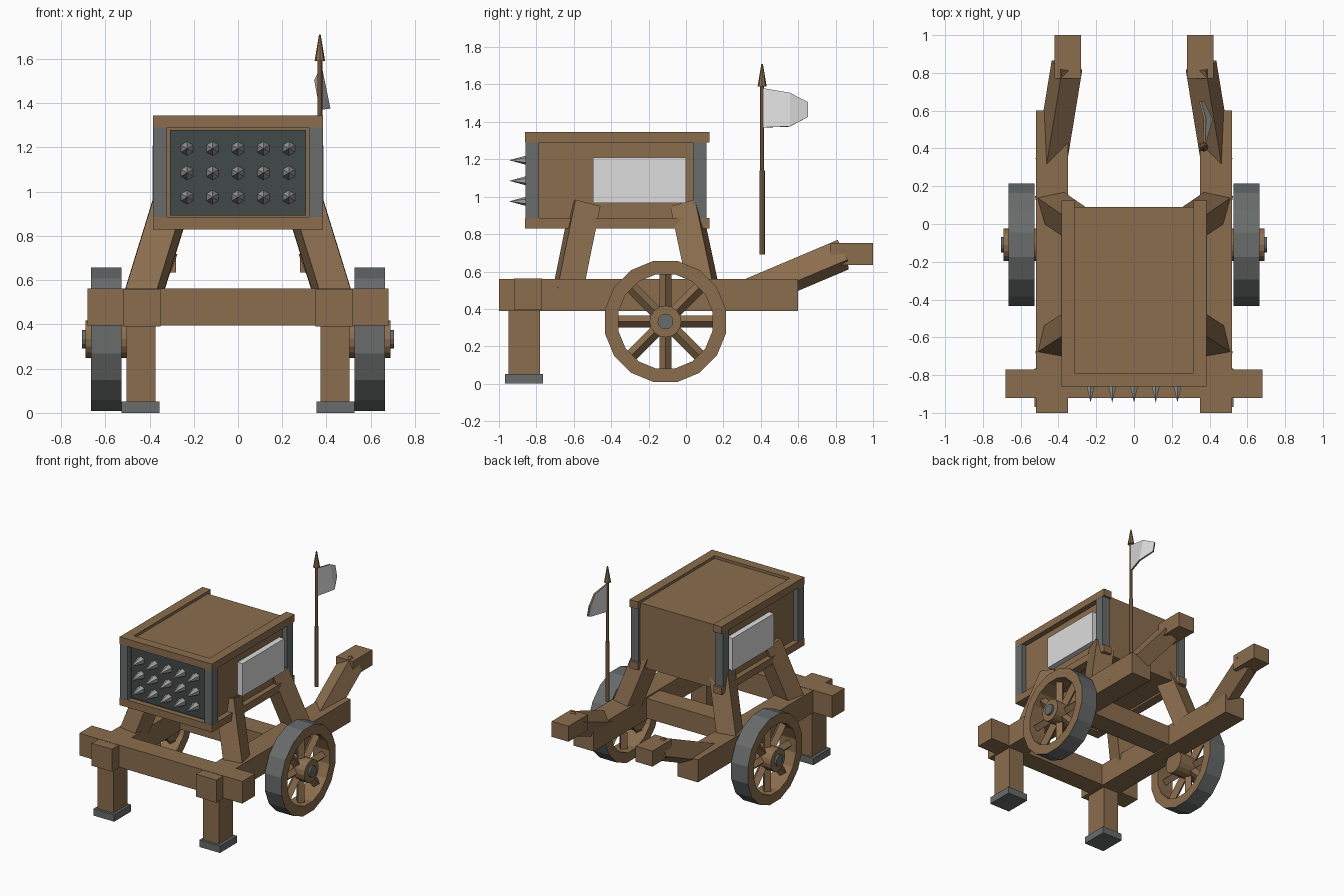
import bpy, bmesh, math
from mathutils import Matrix, Vector

old = bpy.data.objects.get("Cube")
if old:
    bpy.data.objects.remove(old, do_unlink=True)


def material(name, r, g, b):
    m = bpy.data.materials.new(name)
    m.use_nodes = True
    m.diffuse_color = (r, g, b, 1)
    m.node_tree.nodes["Principled BSDF"].inputs["Base Color"].default_value = (r, g, b, 1)
    return m


WOOD = material("brown wood", 0.26, 0.155, 0.077)
IRON = material("grey iron", 0.14, 0.15, 0.148)
DARK = material("dark plate", 0.055, 0.068, 0.066)
STEEL = material("bright steel", 0.36, 0.36, 0.36)
WHITE = material("off white", 0.72, 0.72, 0.72)


def finish(name, bm, *mats):
    me = bpy.data.meshes.new(name)
    bmesh.ops.recalc_face_normals(bm, faces=bm.faces)
    bm.to_mesh(me)
    bm.free()
    for m in mats:
        me.materials.append(m)
    ob = bpy.data.objects.new(name, me)
    bpy.context.collection.objects.link(ob)
    return ob


def box(name, x, y, z, mat):
    """Box from (low, high) ranges."""
    bm = bmesh.new()
    size = [r[1] - r[0] for r in (x, y, z)]
    mid = [(r[0] + r[1]) / 2 for r in (x, y, z)]
    bmesh.ops.create_cube(bm, size=1, matrix=Matrix.Translation(mid) @ Matrix.Diagonal((*size, 1)))
    return finish(name, bm, mat)


def side_boxes(name, x, y, z, mat):
    """The same box on both sides."""
    box(name + "_left", x, y, z, mat)
    box(name + "_right", (-x[1], -x[0]), y, z, mat)


def frame(a, b, roll=0):
    """Matrix at the middle of a-b with local z along it."""
    d = (b - a).normalized()
    ref = Vector((1, 0, 0)) if abs(d.x) < 0.9 else Vector((0, 1, 0))
    u = (ref - d * ref.dot(d)).normalized()
    rot = Matrix((u, d.cross(u), d)).transposed().to_4x4()
    return Matrix.Translation((a + b) / 2) @ rot @ Matrix.Rotation(math.radians(roll), 4, "Z")


def beam(name, a, b, w, h, mat, roll=0):
    a, b = Vector(a), Vector(b)
    bm = bmesh.new()
    bmesh.ops.create_cube(bm, size=1, matrix=frame(a, b, roll) @ Matrix.Diagonal((w, h, (b - a).length, 1)))
    return finish(name, bm, mat)


def rod(name, a, b, r1, r2, sides, mat):
    a, b = Vector(a), Vector(b)
    bm = bmesh.new()
    bmesh.ops.create_cone(bm, cap_ends=True, segments=sides, radius1=r1, radius2=r2,
                          depth=(b - a).length, matrix=frame(a, b))
    return finish(name, bm, mat)


# chassis
side_boxes("side_rail", (0.35, 0.52), (-1, 0.6), (0.39, 0.56), WOOD)
box("front_crossbeam", (-0.68, 0.68), (-0.92, -0.77), (0.395, 0.562), WOOD)
box("axle_crossbeam", (-0.36, 0.36), (-0.19, -0.03), (0.4, 0.55), WOOD)
side_boxes("front_leg", (0.374, 0.505), (-0.95, -0.78), (0.04, 0.41), WOOD)
side_boxes("foot_plate", (0.355, 0.527), (-0.968, -0.765), (0, 0.052), IRON)

# slanted posts and handles
for s, side in ((1, "left"), (-1, "right")):
    beam("front_post_" + side, (s * 0.445, -0.635, 0.48), (s * 0.3, -0.54, 0.95), 0.14, 0.14, WOOD, s * 10)
    beam("rear_post_" + side, (s * 0.445, 0.1, 0.48), (s * 0.3, 0, 0.95), 0.14, 0.14, WOOD, s * -12)
    beam("handle_arm_" + side, (s * 0.44, 0.32, 0.47), (s * 0.355, 0.84, 0.69), 0.12, 0.13, WOOD, s * -25)
side_boxes("handle_grip", (0.28, 0.42), (0.77, 1), (0.635, 0.752), WOOD)


# wheels
AY, AZ = -0.11, 0.333


def wheel(side, s):
    bm = bmesh.new()
    count = 16
    rings = []
    for r, x in ((0.33, 0.527), (0.33, 0.665), (0.257, 0.665), (0.257, 0.527)):
        ring = []
        for i in range(count):
            t = 2 * math.pi * (i + 0.5) / count
            ring.append(bm.verts.new((s * x, AY + r * math.cos(t), AZ + r * math.sin(t))))
        rings.append(ring)
    for k in range(4):
        p, q = rings[k], rings[(k + 1) % 4]
        for i in range(count):
            j = (i + 1) % count
            f = bm.faces.new((p[i], p[j], q[j], q[i]))
            f.material_index = 1 if k == 0 else 0
    finish("wheel_rim_" + side, bm, WOOD, IRON)
    for i in range(8):
        t = math.pi * i / 4
        d = Vector((0, math.cos(t), math.sin(t)))
        c = Vector((s * 0.6, AY, AZ))
        rod("spoke_%s_%d" % (side, i + 1), c + d * 0.05, c + d * 0.27, 0.033, 0.033, 4, WOOD)
    rod("hub_" + side, (s * 0.46, AY, AZ), (s * 0.69, AY, AZ), 0.085, 0.085, 16, WOOD)
    rod("hub_cap_" + side, (s * 0.68, AY, AZ), (s * 0.705, AY, AZ), 0.042, 0.042, 12, IRON)


wheel("left", 1)
wheel("right", -1)

# armoured box
box("box_body", (-0.345, 0.345), (-0.82, 0.09), (0.845, 1.325), WOOD)
for name, z in (("bottom", (0.83, 0.885)), ("top", (1.29, 1.345))):
    side_boxes(name + "_side_trim", (0.315, 0.385), (-0.86, 0.125), z, WOOD)
    box(name + "_front_trim", (-0.316, 0.316), (-0.86, -0.79), z, WOOD)
side_boxes("front_corner_post", (0.32, 0.384), (-0.859, -0.787), (0.88, 1.295), IRON)
side_boxes("rear_corner_post", (0.32, 0.384), (0.037, 0.109), (0.88, 1.295), IRON)
side_boxes("side_shield", (0.34, 0.387), (-0.497, 0), (0.965, 1.21), WHITE)
box("front_plate", (-0.308, 0.308), (-0.828, -0.8), (0.893, 1.28), DARK)

# spikes
for row, z in enumerate((0.975, 1.085, 1.195)):
    for col in range(5):
        x = (col - 2) * 0.115
        rod("spike_%d_%d" % (row + 1, col + 1), (x, -0.82, z), (x, -0.945, z), 0.034, 0, 6, STEEL)

# pole and flag
PX, PY = 0.37, 0.407
rod("pole_lower", (PX, PY, 0.69), (PX, PY, 1.14), 0.015, 0.015, 8, WOOD)
rod("pole_upper", (PX, PY, 1.13), (PX, PY, 1.61), 0.011, 0.011, 8, WOOD)
rod("pole_tip", (PX, PY, 1.59), (PX, PY, 1.71), 0.024, 0.004, 8, WOOD)

bm = bmesh.new()
columns = []
for y, top, low, xt, xb in ((0.41, 1.58, 1.37, 0.37, 0.37), (0.555, 1.555, 1.375, 0.375, 0.412),
                            (0.65, 1.505, 1.425, 0.35, 0.365)):
    columns.append((bm.verts.new((xt, y, top)), bm.verts.new((xb, y, low))))
for p, q in zip(columns, columns[1:]):
    bm.faces.new((p[0], p[1], q[1], q[0]))
flag = finish("flag", bm, WHITE, WOOD)
solid = flag.modifiers.new("thickness", "SOLIDIFY")
solid.thickness = 0.012
solid.offset = 0
solid.material_offset_rim = 1
